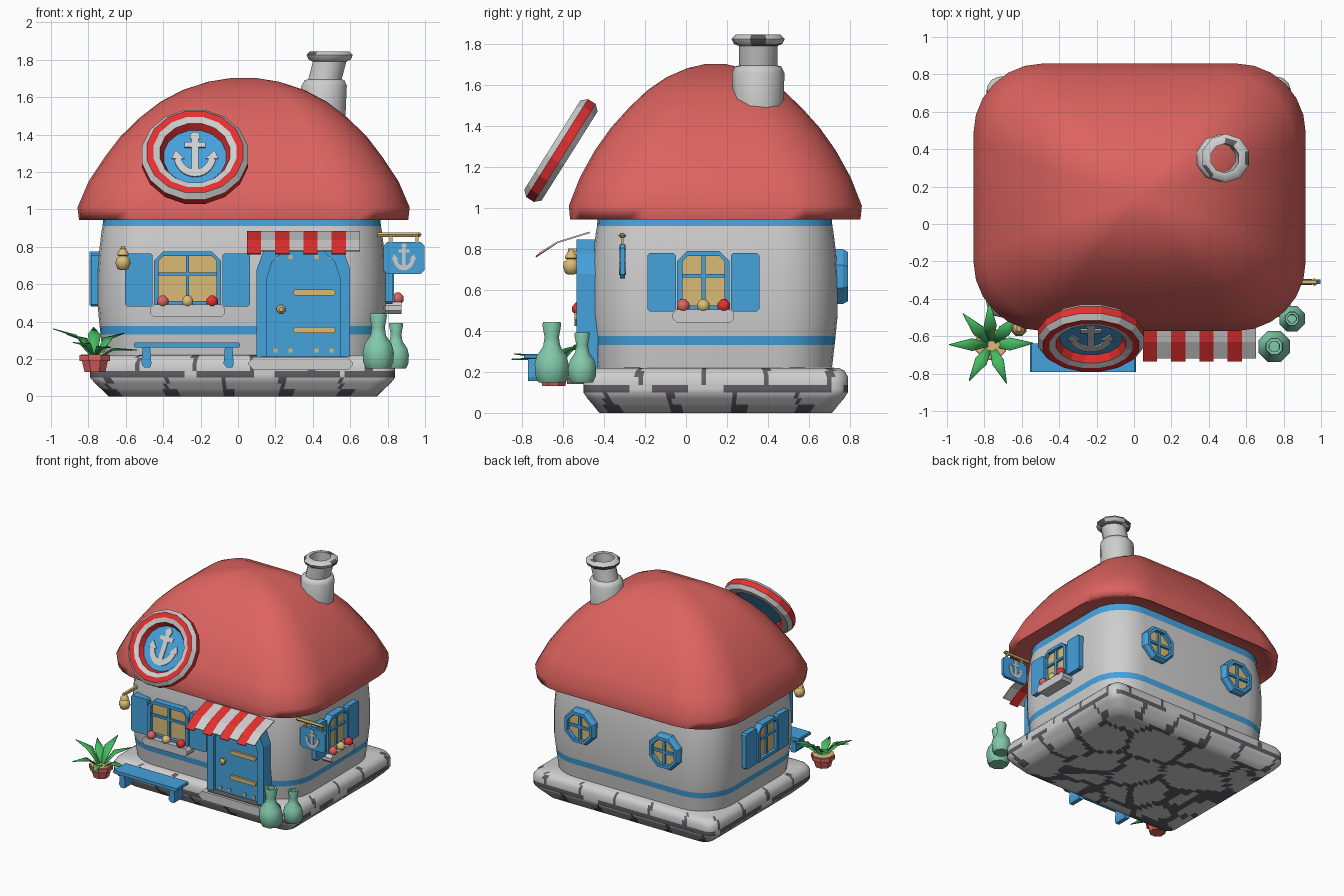
import bpy, bmesh, math, random
from math import sin, cos, pi, radians
from mathutils import Matrix, Vector, noise

if "Cube" in bpy.data.objects:
    bpy.data.objects.remove(bpy.data.objects["Cube"])

random.seed(4)


def material(name, rgb):
    m = bpy.data.materials.new(name)
    m.diffuse_color = (*rgb, 1)
    m.use_nodes = True
    m.node_tree.nodes["Principled BSDF"].inputs["Base Color"].default_value = m.diffuse_color
    return m


ROOF = material("roof_red", (0.72, 0.125, 0.115))
RED = material("bright_red", (0.78, 0.03, 0.03))
GREY = material("light_grey", (0.62, 0.62, 0.62))
DARK = material("mortar_grey", (0.12, 0.11, 0.125))
BLUE = material("blue", (0.06, 0.36, 0.72))
YELLOW = material("sand_yellow", (0.70, 0.50, 0.18))
LEAF = material("leaf_green", (0.06, 0.50, 0.12))
JADE = material("jade_green", (0.22, 0.58, 0.40))
I = Matrix.Identity(4)


def finish(name, bm, mats, rule=None, smooth=0):
    bmesh.ops.recalc_face_normals(bm, faces=bm.faces)
    if rule:
        for f in bm.faces:
            f.material_index = rule(f.calc_center_median(), f.normal)
    me = bpy.data.meshes.new(name)
    bm.to_mesh(me)
    bm.free()
    ob = bpy.data.objects.new(name, me)
    bpy.context.collection.objects.link(ob)
    for m in mats if isinstance(mats, (list, tuple)) else [mats]:
        me.materials.append(m)
    if smooth:
        bpy.ops.object.select_all(action='DESELECT')
        ob.select_set(True)
        bpy.context.view_layer.objects.active = ob
        bpy.ops.object.shade_smooth_by_angle(angle=radians(smooth))
    return ob


def loft(name, rings, mats, rule=None, smooth=0, caps=(True, True), M=I):
    """Skin a stack of equal rings; a cap closes either end."""
    bm = bmesh.new()
    vs = [[bm.verts.new(M @ Vector(p)) for p in r] for r in rings]
    n = len(rings[0])
    for a, b in zip(vs, vs[1:]):
        for i in range(n):
            bm.faces.new((a[i], a[(i + 1) % n], b[(i + 1) % n], b[i]))
    for ring, cap in ((vs[0], caps[0]), (vs[-1], caps[1])):
        if cap:
            bm.faces.new(ring)
    return finish(name, bm, mats, rule, smooth)


def circle(r, z, n, cx=0, cy=0):
    return [(cx + r * cos(2 * pi * (i + .5) / n), cy + r * sin(2 * pi * (i + .5) / n), z) for i in range(n)]


def lathe(name, profile, n, loc, mats, M=I, **kw):
    return loft(name, [circle(r, z, n) for r, z in profile], mats, M=Matrix.Translation(loc) @ M, **kw)


def rrect(c, hx, hy, r, z, k=4):
    pts = []
    for q, (sx, sy) in enumerate(((1, 1), (-1, 1), (-1, -1), (1, -1))):
        for i in range(k + 1):
            a = (q + i / k) * pi / 2
            pts.append((c[0] + sx * (hx - r) + r * cos(a), c[1] + sy * (hy - r) + r * sin(a), z))
    return pts


def prism(name, polys, d0, d1, mat, M=I):
    """Extrude outlines (u, v) from depth d0 to d1 in frame M."""
    bm = bmesh.new()
    for poly in polys:
        lo, hi = ([bm.verts.new(M @ Vector((u, v, d))) for u, v in poly] for d in (d0, d1))
        bm.faces.new(lo)
        bm.faces.new(hi)
        for i in range(len(poly)):
            j = (i + 1) % len(poly)
            bm.faces.new((lo[i], lo[j], hi[j], hi[i]))
    return finish(name, bm, mat)


def rect(u0, u1, v0, v1, c=0.0):
    """Rectangle with its corners cut by c."""
    if not c:
        return [(u0, v0), (u1, v0), (u1, v1), (u0, v1)]
    return [(u0 + c, v0), (u1 - c, v0), (u1, v0 + c), (u1, v1 - c),
            (u1 - c, v1), (u0 + c, v1), (u0, v1 - c), (u0, v0 + c)]


def band(outer, inner):
    n = len(outer)
    return [[outer[i], outer[(i + 1) % n], inner[(i + 1) % n], inner[i]] for i in range(n)]


def frame(x, y, z, turn=0, lean=90):
    """u to the right, v up, depth outward from a wall."""
    return Matrix.Translation((x, y, z)) @ Matrix.Rotation(radians(turn), 4, 'Z') @ Matrix.Rotation(radians(lean), 4, 'X')


def anchor(name, M, s, d0, d1):
    arc = lambda r: [(r * cos(a), r * sin(a) + .05) for a in (pi * (1.06 + .88 * i / 10) for i in range(11))]
    o, i = arc(1.0), arc(.66)
    polys = [[o[k], o[k + 1], i[k + 1], i[k]] for k in range(10)]
    polys += [rect(-.16, .16, -.8, .8), rect(-.5, .5, .42, .66), rect(-.24, .24, .75, 1.12, .12)]
    polys += [[(e * .5, -.1), (e * 1.1, -.1), (e * .92, .3)] for e in (-1, 1)]
    prism(name, [[(u * s * .84, v * s) for u, v in p] for p in polys], d0, d1, GREY, M)


# Stone plinth: brick pattern on the sides, irregular cracks underneath
def resample(ring, n):
    pts = [Vector(p) for p in ring] + [Vector(ring[0])]
    total = sum((b - a).length for a, b in zip(pts, pts[1:]))
    out, k, run = [], 0, 0
    for i in range(n):
        d = total * i / n
        while run + (pts[k + 1] - pts[k]).length < d:
            run += (pts[k + 1] - pts[k]).length
            k += 1
        seg = pts[k + 1] - pts[k]
        out.append(pts[k] + seg * ((d - run) / max(seg.length, 1e-9)))
    return out


def stone_rule(c, n):
    if c.z < .003:
        d = noise.voronoi(Vector((c.x * 3, c.y * 3, 2)))[0]
        return 1 if d[1] - d[0] < .11 else 0
    if n.z > .95:
        return 0
    s = c.x if abs(n.y) > abs(n.x) else c.y
    if .10 < c.z < .135:
        return 1 if noise.noise(Vector((c.x * 5, c.y * 5, 0))) > -.2 else 0
    t = (s / .31 + (.5 if c.z > .12 else 0) + .28) % 1
    return 1 if t < .09 or (c.z < .04 and t < .24) else 0


base = resample(rrect((.025, .145), .815, .645, .08, 0, 3), 260)
plinth = [(k / 14 * .88, 0) for k in range(1, 15)] + [(.93, .04), (.97, .07), (1, .10), (1, .118), (1, .135),
                                                    (1, .175), (.975, .205), (.93, .22), (.6, .222)]
loft("stone_plinth", [[(.025 + (p.x - .025) * f, .145 + (p.y - .145) * f, z) for p in base] for f, z in plinth],
     [GREY, DARK], stone_rule, 60)

# Barrel shaped walls with two painted bands
wall = [(.03, .2), (.015, .33), (.01, .376), (0, .48), (0, .66), (.008, .78), (.02, .88), (.026, .912), (.03, .97)]
loft("walls", [rrect((.02, .14), .77 - d, .60 - d, .28 - d * .5, z, 6) for d, z in wall], [GREY, BLUE],
     lambda c, n: 1 if .33 < c.z < .376 or c.z > .912 and abs(n.z) < .5 else 0, 40)

# Domed roof with a short eave
dome = [(.74, .57, .972), (.84, .67, .96), (.88, .708, .943), (.888, .715, 1.01), (.828, .66, 1.15), (.742, .588, 1.28),
        (.658, .51, 1.39), (.555, .42, 1.49), (.445, .33, 1.575), (.325, .237, 1.638), (.19, .135, 1.682), (.06, .045, 1.703)]
loft("roof", [rrect((.03, .143), a, b, min(.37, b * .58), z, 6) for a, b, z in dome], ROOF, None, 100)

# Leaning hollow chimney
flue = [(.455, 1.48, .125), (.46, 1.66, .128), (.463, 1.69, .112), (.465, 1.695, .094), (.49, 1.79, .094), (.49, 1.80, .118),
        (.49, 1.825, .13), (.49, 1.845, .11), (.485, 1.845, .078), (.465, 1.56, .078)]
loft("chimney", [circle(r, z, 10, x, .352) for x, z, r in flue], [GREY, DARK],
     lambda c, n: 1 if c.z > 1.79 and random.random() < .25 else 0, 50, caps=(True, False))

# Tilted lifebuoy with a blue disc and an anchor
buoy = frame(-.23, -.61, 1.28, 0, 57.8)
ring = [(.185, -.03), (.215, -.05), (.262, -.05), (.288, -.022), (.288, .022), (.262, .05), (.225, .05), (.19, .04), (.17, .0),
        (.185, -.03)]
ob = loft("lifebuoy", [circle(r, z, 16) for r, z in ring], [GREY, RED], caps=(False, False), M=buoy)
for p in ob.data.polygons:
    p.material_index = (1, 0, 0, 1, 0, 1, 0, 1, 1)[p.index // 16]
lathe("lifebuoy_disc", [(.19, -.02), (.19, .0)], 16, (0, 0, 0), BLUE, M=buoy)
anchor("lifebuoy_anchor", buoy, .135, 0, .008)


# Windows with glazing bars, and optional shutters, sill and flowers
def window(name, M, w, shutter=0, sill=0):
    c = .05
    shape = lambda e: [(-w + e, -.15 + e), (w - e, -.15 + e), (w - e, .14 - c), (w - c, .14 - e), (c - w, .14 - e), (e - w, .14 - c)]
    prism(name + "_frame", band(shape(0), shape(.025)), -.03, .045, BLUE, M)
    prism(name + "_glass", [shape(.02)], -.02, .018, YELLOW, M)
    prism(name + "_bars", [rect(-.009, .009, -.13, .12), rect(.02 - w, w - .02, .01, .028)], 0, .033, BLUE, M)
    for side, e in (("left", -1), ("right", 1)):
        if shutter:
            a, b = sorted((e * (w + .006), e * (w + shutter)))
            prism(f"{name}_{side}_shutter", [rect(a, b, -.155, .13, .012)], -.03, .035, BLUE, M)
    if sill:
        prism(name + "_sill", [rect(-sill, sill, -.21, -.145, .02)], -.02, .085, GREY, M)
        for k in (-1, 0, 1):
            lathe(f"{name}_flower_{k + 2}", [(.012, -.033), (.033, -.012), (.033, .012), (.012, .033)], 8,
                  M @ Vector((k * sill * .66, -.128, .065)), (RED if k > 0 else YELLOW if k == 0 else ROOF), smooth=60)


window("front_window", frame(-.27, -.46, .635), .18, .155, .2)
window("right_window", frame(.79, .085, .65, 90), .128, .145, .15)
window("left_window", frame(-.75, .085, .635, -90), .128, .145)

# Round portholes at the back
for k, x in enumerate((.405, -.345)):
    M = frame(x, .74, .665, 180)
    lathe(f"porthole_{k + 1}_frame", [(.105, -.02), (.145, -.02), (.145, .025), (.13, .05), (.105, .05), (.105, -.02)], 8,
          (0, 0, 0), BLUE, M=M, caps=(False, False))
    lathe(f"porthole_{k + 1}_glass", [(.11, -.02), (.11, .018)], 8, (0, 0, 0), YELLOW, M=M)
    prism(f"porthole_{k + 1}_bars", [rect(-.01, .01, -.1, .1), rect(-.1, .1, -.01, .01)], 0, .035, BLUE, M)

# Arched door with straps, knob and studs
door = frame(.35, -.46, .21)
arch = lambda w, h: [(-w, 0), (w, 0), (w, h * .72), (w * .86, h * .87), (w * .5, h * .98), (-w * .5, h * .98), (-w * .86, h * .87), (-w, h * .72)]
prism("door_frame", band(arch(.25, .65), arch(.195, .585)), -.03, .075, BLUE, door)
prism("door_panel", [arch(.2, .59)], -.03, .045, BLUE, door)
for v in (.145, .345):
    prism("door_strap", [rect(-.055, .17, v - .016, v + .016, .01)], .04, .062, YELLOW, door)
lathe("door_knob", [(.012, .04), (.025, .055), (.025, .07), (.012, .085)], 8, door @ Vector((-.12, .255, 0)), YELLOW,
      M=Matrix.Rotation(pi / 2, 4, 'X'))
prism("door_studs", [rect(u - .011, u + .011, v - .011, v + .011) for u in (-.15, -.07, .07, .15) for v in (.035, .535)],
      .04, .052, YELLOW, door)
prism("doorstep", [rect(.055, .615, .14, .21, .03)], .44, .58, GREY, frame(0, 0, 0))
prism("doormat", [rect(.12, .58, -.56, -.46)], .209, .214, DARK)

# Striped awning
bm = bmesh.new()
for k in range(8):
    u, v = .047 + k * .0757, .047 + (k + 1) * .0757
    side = [(-.47, .885), (-.63, .835), (-.735, .765) if k % 2 == 0 else (-.72, .78)]
    rows = [[bm.verts.new((x, y, z)) for x in (u, v)] for y, z in side]
    for a, b in zip(rows, rows[1:]):
        bm.faces.new((a[0], a[1], b[1], b[0])).material_index = 1 - k % 2
finish("awning", bm, [GREY, RED]).modifiers.new("thickness", 'SOLIDIFY').thickness = .008

# Hanging sign with an anchor on both faces
lathe("sign_arm", [(.014, 0), (.014, .23)], 6, (.745, -.31, .865), YELLOW, M=Matrix.Rotation(pi / 2, 4, 'Y'))
lathe("sign_arm_knob", [(.008, 0), (.02, .012), (.008, .024)], 6, (.965, -.31, .853), YELLOW)
sign = frame(.887, -.31, .74)
prism("sign_board", [rect(-.11, .11, -.085, .085, .02)], -.012, .012, BLUE, sign)
prism("sign_hangers", [rect(u - .008, u + .008, .08, .125) for u in (-.07, .07)], -.006, .006, YELLOW, sign)
anchor("sign_anchor_front", sign, .07, .012, .017)
anchor("sign_anchor_back", sign, .07, -.017, -.012)

# Bell on a bracket
lathe("bell", [(.015, .675), (.032, .682), (.043, .71), (.04, .735), (.022, .75), (.034, .755), (.03, .768), (.01, .80)], 8,
      (-.615, -.56, 0), YELLOW, smooth=60)
prism("bell_bracket", [rect(-.625, -.605, .785, .803)], .38, .575, YELLOW, frame(0, 0, 0))

# Bench
prism("bench_seat", [rect(-.555, .01, .262, .288, .006)], .64, .79, BLUE, frame(0, 0, 0))
for x in (-.49, -.05):
    prism("bench_leg", [[(x - .02, .265), (x - .027, .175), (x - .012, .155), (x + .02, .155), (x + .027, .175), (x + .02, .265)]],
          .66, .77, BLUE, frame(0, 0, 0))

# Potted palm
P = Vector((-.765, -.645, 0))
lathe("plant_pot", [(.06, .13), (.075, .19), (.088, .19), (.088, .22)], 8, P, ROOF)
lathe("plant_soil", [(.08, .215), (.08, .224)], 8, P, YELLOW)
bm = bmesh.new()
for k, (tip, deg) in enumerate(((.36, 180), (.29, 239), (.26, 292), (.25, 2), (.34, 46), (.37, 92), (.33, 132))):
    d, s = Vector((cos(radians(deg)), sin(radians(deg)), 0)), Vector((-sin(radians(deg)), cos(radians(deg)), 0))
    rows = []
    for r, w, z in ((.0, .008, .2), (.1, .034, .23 + (tip - .2) * .6), (.225, .002, tip)):
        c = P + d * r + Vector((0, 0, z))
        rows.append([bm.verts.new(q) for q in (c - s * w, c - Vector((0, 0, w * .3)), c + s * w)])
    for a, b in zip(rows, rows[1:]):
        for j in (0, 1):
            bm.faces.new((a[j], a[j + 1], b[j + 1], b[j]))
for f in bm.faces:
    f.smooth = True
leaves = finish("plant_leaves", bm, LEAF)
leaves.modifiers.new("thickness", 'SOLIDIFY').thickness = .004

# Two jade vases
for name, x, y, s, h in (("large_vase", .75, -.655, 1, .295), ("small_vase", .845, -.507, .82, .245)):
    shape = [(.07, 0), (.088, .12), (.09, .3), (.078, .45), (.045, .6), (.038, .75), (.05, .96), (.046, 1), (.03, 1), (.028, .8)]
    lathe(name, [(r * s, .148 + z * h) for r, z in shape], 8, (x, y, 0), JADE, smooth=60)
